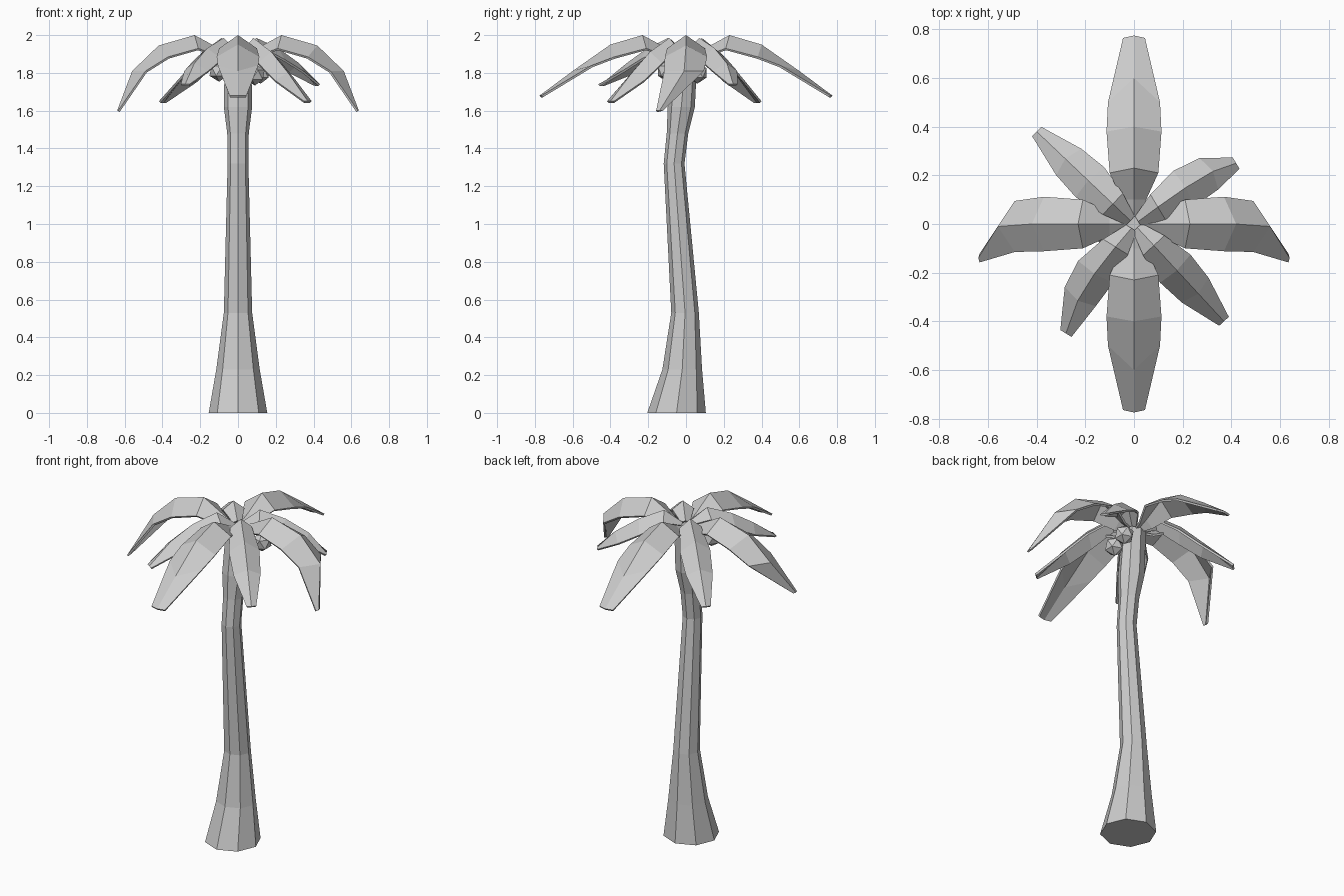
import bpy, bmesh, math
from mathutils import Vector, Matrix

cube = bpy.data.objects.get("Cube")
if cube:
    bpy.data.objects.remove(cube, do_unlink=True)

GREY = 0.6
grey = bpy.data.materials.new("plain_grey")
grey.use_nodes = True
grey.diffuse_color = (GREY, GREY, GREY, 1)
grey.node_tree.nodes["Principled BSDF"].inputs["Base Color"].default_value = (GREY, GREY, GREY, 1)


def finish(name, bm):
    """Turn a bmesh into a flat-shaded object."""
    mesh = bpy.data.meshes.new(name)
    bm.to_mesh(mesh)
    bm.free()
    mesh.materials.append(grey)
    obj = bpy.data.objects.new(name, mesh)
    bpy.context.collection.objects.link(obj)
    return obj


def trunk(rings, sides=8):
    """Loft octagons of (height, y centre, x radius, y radius)."""
    bm = bmesh.new()
    loops = []
    for z, cy, rx, ry in rings:
        angles = [math.tau * i / sides for i in range(sides)]
        loops.append([bm.verts.new((rx * math.cos(a), cy + ry * math.sin(a), z)) for a in angles])
    for low, high in zip(loops, loops[1:]):
        for i in range(sides):
            j = (i + 1) % sides
            bm.faces.new((low[i], low[j], high[j], high[i]))
    bm.faces.new(loops[0][::-1])
    bm.faces.new(loops[-1])
    return finish("trunk", bm)


def frond(name, angle, stations, bend=1):
    """Folded leaf; stations are (reach, sideways, height, half width, edge drop, edge lag)."""
    bm = bmesh.new()
    out = Vector((math.cos(angle), math.sin(angle), 0))
    left = Vector((-out.y, out.x, 0))
    rows = []
    for reach, side, z, half, drop, lag in stations:
        spine = out * reach + left * side * bend + Vector((0, 0, z))
        edge = spine - out * lag - Vector((0, 0, drop))
        rows.append([bm.verts.new(p) for p in (edge + left * half, spine, edge - left * half)])
    for a, b in zip(rows, rows[1:]):
        bm.faces.new((a[0], a[1], b[1], b[0]))
        bm.faces.new((a[1], a[2], b[2], b[1]))
    obj = finish(name, bm)
    solid = obj.modifiers.new("thickness", "SOLIDIFY")
    solid.thickness = 0.012
    solid.offset = -1
    return obj


# Trunk, flared at the foot and leaning forward near the top
trunk([
    (0, -0.05, 0.155, 0.155),
    (0.23, -0.02, 0.115, 0.105),
    (0.53, -0.005, 0.075, 0.073),
    (1.32, -0.063, 0.055, 0.055),
    (1.48, -0.045, 0.057, 0.057),
    (1.62, -0.025, 0.075, 0.072),
    (1.89, 0.0, 0.07, 0.06),
])

# Shared inner part of the large fronds
root = [(0.03, 0, 1.9, 0.025, 0.01, 0), (0.1, 0, 1.93, 0.05, 0.04, 0), (0.23, 0, 2.0, 0.1, 0.07, 0.02)]
straight = root + [
    (0.4, 0, 1.95, 0.113, 0.065, 0.02),
    (0.6, 0, 1.81, 0.107, -0.03, 0.1),
    (0.775, 0, 1.68, 0.045, 0, 0.01),
]
curled = root + [
    (0.42, 0, 1.945, 0.112, 0.06, 0.05),
    (0.56, -0.01, 1.81, 0.105, 0.0, 0.07),
    (0.64, -0.14, 1.6, 0.018, 0, 0.005),
]
frond("back_frond", math.pi / 2, straight)
frond("front_frond", -math.pi / 2, straight)
frond("left_frond", 0, curled)
frond("right_frond", math.pi, curled, -1)


# Small fronds between the large ones
def small(length, tip_z, sway):
    fall = 1.985 - tip_z
    return [
        (0.02, 0, 1.91, 0.025, 0.01, 0),
        (0.12, sway / 2, 1.985, 0.06, 0.05, 0),
        (0.26, sway, 1.985 - fall * 0.22, 0.085, 0.06, 0.01),
        (0.39, sway, 1.985 - fall * 0.55, 0.075, 0.04, 0.02),
        (length, 0, tip_z, 0.027, 0, 0),
    ]


for name, x, y, z, sway in (
    ("back_left_small_frond", 0.42, 0.25, 1.74, 0.02),
    ("back_right_small_frond", -0.4, 0.38, 1.65, 0.0),
    ("front_right_small_frond", -0.28, -0.45, 1.74, -0.03),
    ("front_left_small_frond", 0.37, -0.4, 1.65, 0.0),
):
    frond(name, math.atan2(y, x), small(math.hypot(x, y), z, sway))

# Round fruits hanging beside the trunk
for name, spot in (
    ("right_fruit", (-0.1, -0.1, 1.81)),
    ("back_left_fruit", (0.12, 0.06, 1.8)),
    ("front_left_fruit", (0.09, -0.06, 1.79)),
):
    bm = bmesh.new()
    bmesh.ops.create_icosphere(bm, subdivisions=1, radius=0.057, matrix=Matrix.Translation(spot))
    finish(name, bm)
